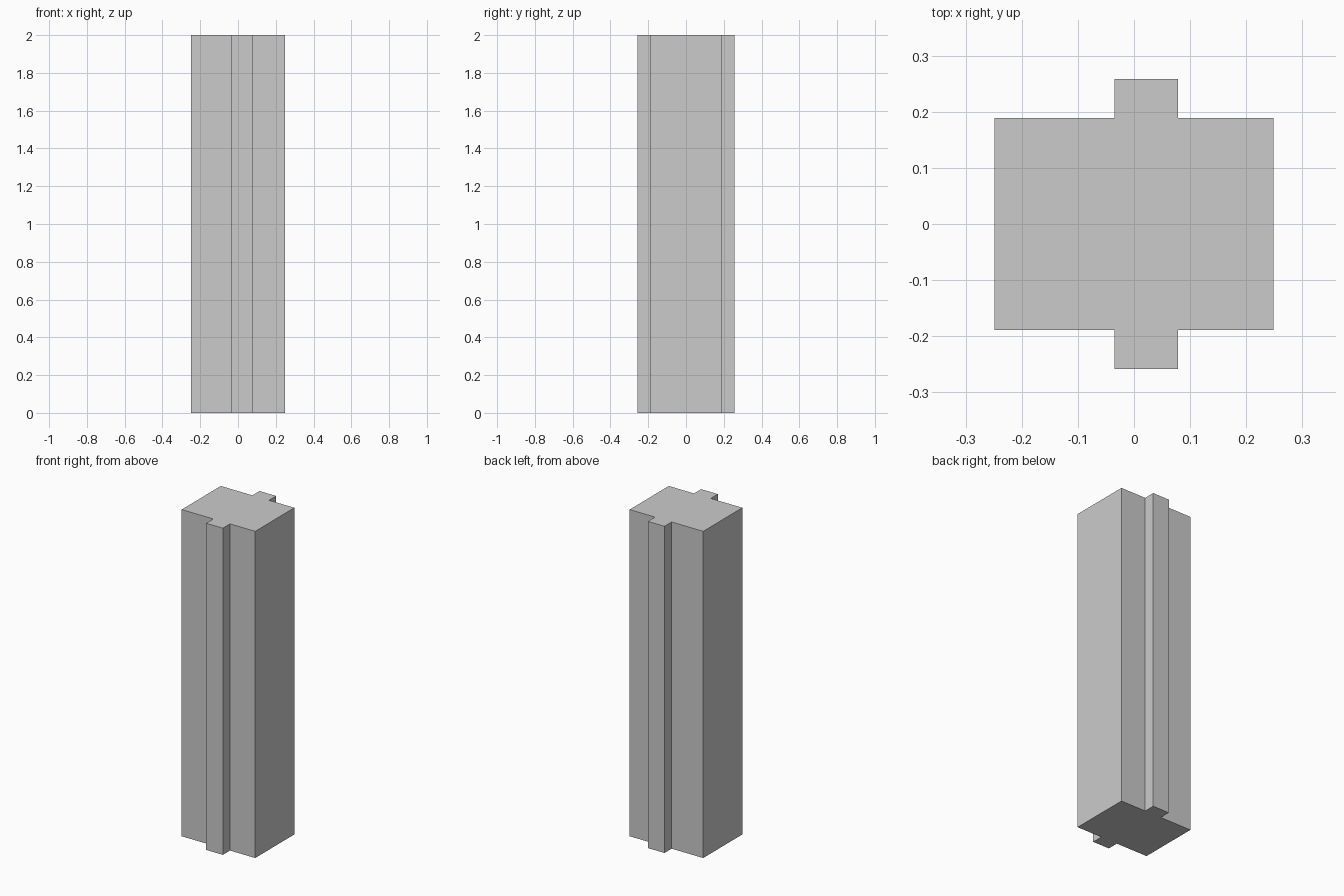
import bpy
import bmesh

cube = bpy.data.objects.get("Cube")
if cube:
    bpy.data.objects.remove(cube, do_unlink=True)

# Single plain grey
grey = bpy.data.materials.new("plain_grey")
grey.use_nodes = True
colour = (0.6, 0.6, 0.6, 1)
grey.diffuse_color = colour
grey.node_tree.nodes["Principled BSDF"].inputs["Base Color"].default_value = colour

HEIGHT = 2.0
HALF_WIDTH, HALF_DEPTH = 0.249, 0.189
RIB_LEFT, RIB_RIGHT, RIB_REACH = -0.035, 0.078, 0.258

# Cross-section: the front edge with its rib, then the same edge mirrored to the back
front_edge = [
    (-HALF_WIDTH, -HALF_DEPTH),
    (RIB_LEFT, -HALF_DEPTH),
    (RIB_LEFT, -RIB_REACH),
    (RIB_RIGHT, -RIB_REACH),
    (RIB_RIGHT, -HALF_DEPTH),
    (HALF_WIDTH, -HALF_DEPTH),
]
outline = front_edge + [(x, -y) for x, y in reversed(front_edge)]

# Ribbed column: extrude the cross-section to full height
bm = bmesh.new()
base = bm.faces.new([bm.verts.new((x, y, 0)) for x, y in outline])
extruded = bmesh.ops.extrude_face_region(bm, geom=[base], use_keep_orig=True)
top_verts = [v for v in extruded["geom"] if isinstance(v, bmesh.types.BMVert)]
bmesh.ops.translate(bm, verts=top_verts, vec=(0, 0, HEIGHT))
bmesh.ops.recalc_face_normals(bm, faces=bm.faces[:])

mesh = bpy.data.meshes.new("ribbed_column")
bm.to_mesh(mesh)
bm.free()
mesh.materials.append(grey)
bpy.context.collection.objects.link(bpy.data.objects.new("ribbed_column", mesh))
